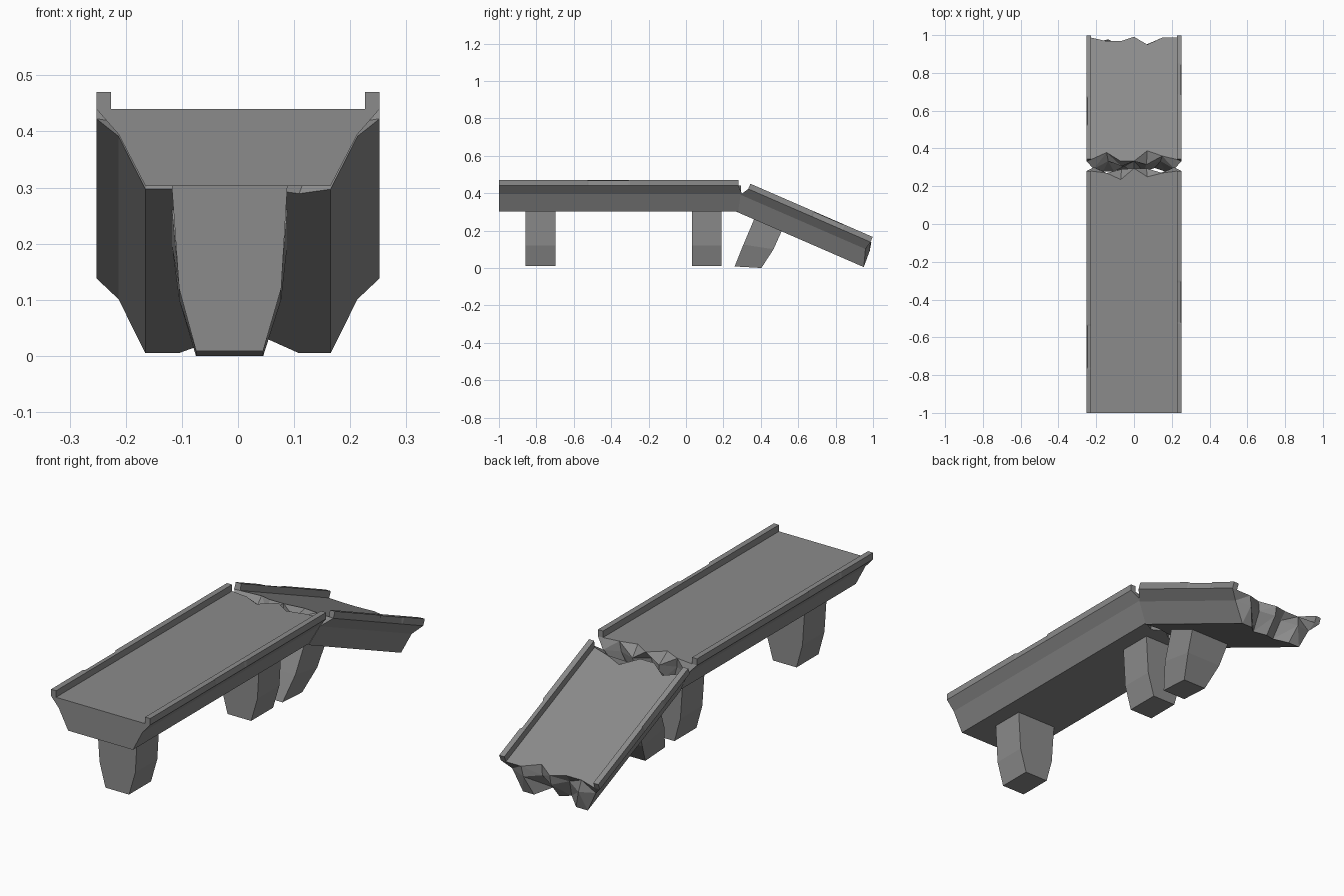
import bpy, bmesh, math

cube = bpy.data.objects.get("Cube")
if cube:
    bpy.data.objects.remove(cube, do_unlink=True)

stone = bpy.data.materials.new("grey_stone")
stone.use_nodes = True
GREY = (0.26, 0.26, 0.26, 1)
stone.diffuse_color = GREY
stone.node_tree.nodes["Principled BSDF"].inputs["Base Color"].default_value = GREY

# Deck cross-section: half widths and heights above the underside
OUTER, INNER, SHOULDER, BASE = 0.2525, 0.2265, 0.213, 0.165
RAIL_TOP, DECK_TOP, SHOULDER_Z = 0.167, 0.137, 0.092
STEPS = [-1, -0.64, -0.31, 0, 0.31, 0.66, 1]
FLAT = [[0] * len(STEPS)] * 3


def finish(bm, name):
    bmesh.ops.recalc_face_normals(bm, faces=bm.faces)
    mesh = bpy.data.meshes.new(name)
    bm.to_mesh(mesh)
    bm.free()
    mesh.materials.append(stone)
    obj = bpy.data.objects.new(name, mesh)
    bpy.context.collection.objects.link(obj)
    return obj


def section(bm, y, jag=FLAT, chip=0):
    """One closed ring of the deck; jag shifts the top, middle and bottom rows."""
    top, mid, low = jag

    def row(width, z, shifts):
        return [bm.verts.new((s * width, y + d, z)) for s, d in zip(STEPS, shifts)]

    def rail(side):
        dent = 0.005 if side == chip else 0
        return [bm.verts.new(p) for p in (
            (side * OUTER, y, DECK_TOP),
            (side * (OUTER - dent), y, RAIL_TOP - dent / 2),
            (side * INNER, y, RAIL_TOP))]

    deck, base = row(INNER, DECK_TOP, top), row(BASE, 0, low)
    left, right = rail(1), rail(-1)
    shoulders = [bm.verts.new((s * SHOULDER, y + d, SHOULDER_Z))
                 for s, d in ((-1, mid[0]), (1, mid[-1]))]
    ring = right + deck + left[::-1] + [shoulders[1]] + base[::-1] + [shoulders[0]]
    return dict(ring=ring, deck=deck, base=base, rails=(right, left), shoulders=shoulders)


def cap(bm, sec, y, mid):
    """Close an end with a faceted fracture surface."""
    inner = [bm.verts.new((s * SHOULDER, y + d, SHOULDER_Z))
             for s, d in zip(STEPS[1:-1], mid[1:-1])]
    middle = [sec["shoulders"][0]] + inner + [sec["shoulders"][1]]
    for upper, lower in ((sec["deck"], middle), (middle, sec["base"])):
        for i in range(len(STEPS) - 1):
            a, b, c, d = upper[i], upper[i + 1], lower[i + 1], lower[i]
            if i % 2:
                bm.faces.new((a, b, c))
                bm.faces.new((a, c, d))
            else:
                bm.faces.new((a, b, d))
                bm.faces.new((b, c, d))
    for rail, end, shoulder in zip(sec["rails"], (0, -1), sec["shoulders"]):
        bm.faces.new(rail + [sec["deck"][end]])
        bm.faces.new((rail[0], sec["deck"][end], shoulder))


def make_deck(name, start, stop, near, far, chips):
    bm = bmesh.new()
    first = section(bm, start, near)
    sections = [first]
    # Shallow chips along the rail edges
    for side, a, b in chips:
        for y, dent in ((a, 0), (a + 0.01, side), (b - 0.01, side), (b, 0)):
            sections.append(section(bm, y, chip=dent))
    last = section(bm, stop, far)
    sections.append(last)
    for s, t in zip(sections, sections[1:]):
        r, q = s["ring"], t["ring"]
        for i in range(len(r)):
            bm.faces.new((r[i - 1], r[i], q[i], q[i - 1]))
    cap(bm, first, start, near[1])
    cap(bm, last, stop, far[1])
    return finish(bm, name)


def make_pillar(name, rows):
    """Rows run downward: front y and z, back y and z, narrowing in x."""
    bm = bmesh.new()
    loops = []
    for (fy, fz, by, bz), (x0, x1) in zip(rows, ((-0.118, 0.088), (-0.105, 0.077), (-0.075, 0.045))):
        loops.append([bm.verts.new(p) for p in
                      ((x0, fy, fz), (x1, fy, fz), (x1, by, bz), (x0, by, bz))])
    for a, b in zip(loops, loops[1:]):
        for i in range(4):
            bm.faces.new((a[i - 1], a[i], b[i], b[i - 1]))
    bm.faces.new(loops[0])
    bm.faces.new(loops[-1])
    return finish(bm, name)


# Standing span, broken at the back
main_break = [[0, -0.01, -0.045, 0.015, -0.03, -0.01, 0],
              [0.02, -0.02, 0.01, -0.03, 0.015, -0.01, 0.02],
              [0, -0.03, 0, -0.04, 0, -0.03, 0]]
main = make_deck("standing_span", -1, 0.28, FLAT, main_break,
                 [(-1, -0.77, -0.53), (1, -0.53, -0.3)])
main.location.z = 0.303

# Fallen span, broken at both ends and sloping to the ground
near_break = [[0.01, 0.05, 0, 0, 0.06, 0.03, 0.01],
              [-0.025, 0.02, -0.01, 0.02, 0, 0.02, -0.025],
              [0, 0, 0.03, -0.015, 0, 0.02, 0]]
far_break = [[0, -0.02, -0.02, 0.005, -0.04, 0, 0],
             [-0.01, 0.01, -0.03, 0.015, -0.02, 0.015, -0.01],
             [0.02, 0.02, -0.03, -0.01, -0.045, 0.02, 0.02]]
fallen = make_deck("fallen_span", 0, 0.713, near_break, far_break,
                   [(-1, 0.19, 0.365), (1, 0.365, 0.55)])
fallen.location = (0, 0.278, 0.297)
fallen.rotation_euler.x = -math.radians(23.5)

# Upright pillars
for name, y in (("front_pillar", -0.857), ("middle_pillar", 0.031)):
    make_pillar(name, [(y, z, y + 0.16, z) for z in (0.303, 0.12, 0.01)])

# Leaning pillar under the fallen span
make_pillar("leaning_pillar", [(0.365, 0.262, 0.512, 0.198),
                               (0.307, 0.125, 0.468, 0.1),
                               (0.26, 0.008, 0.403, 0)])
